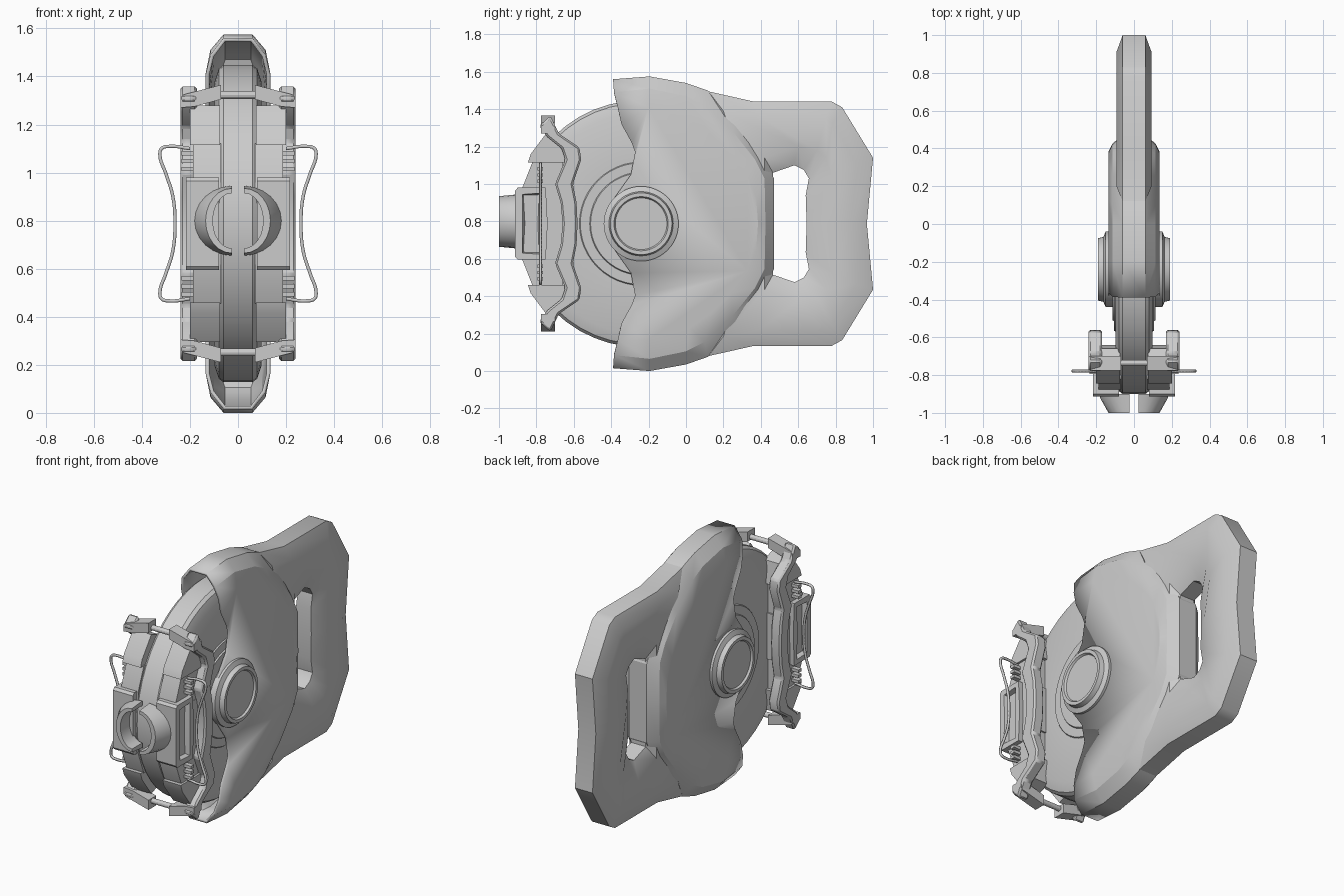
import bpy, bmesh, math

if "Cube" in bpy.data.objects:
    bpy.data.objects.remove(bpy.data.objects["Cube"])

ZC = 0.7875          # height of the horizontal symmetry plane
HUB_Y = -0.24        # wheel axle position

grey = bpy.data.materials.new("grey")
grey.diffuse_color = (0.6, 0.6, 0.6, 1)
grey.use_nodes = True
grey.node_tree.nodes["Principled BSDF"].inputs["Base Color"].default_value = grey.diffuse_color


def finish(name, bm, mirror=False, angle=30, recalc=True):
    """Turn a bmesh into a shaded object, optionally mirrored in x."""
    if recalc:
        bmesh.ops.recalc_face_normals(bm, faces=bm.faces)
    me = bpy.data.meshes.new(name)
    bm.to_mesh(me)
    bm.free()
    me.materials.append(grey)
    ob = bpy.data.objects.new(name, me)
    bpy.context.collection.objects.link(ob)
    bpy.ops.object.select_all(action='DESELECT')
    ob.select_set(True)
    bpy.context.view_layer.objects.active = ob
    bpy.ops.object.shade_smooth_by_angle(angle=math.radians(angle))
    if mirror:
        ob.modifiers.new("mirror", 'MIRROR')
    return ob


def flip(p):
    return (p[0], 2 * ZC - p[1])


def sym(half):
    """Open row: upper half ending on the centre plane, plus its lower mirror."""
    return half + [flip(p) for p in reversed(half[:-1])]


def ring(half):
    """Closed loop: half starts and ends on the centre plane."""
    return half + [flip(p) for p in reversed(half[1:-1])]


def row(bm, pts, x):
    return [bm.verts.new((x, y, z)) for y, z in pts]


def bridge(bm, a, b, closed=True):
    n = len(a)
    for i in range(n if closed else n - 1):
        j = (i + 1) % n
        bm.faces.new((a[i], a[j], b[j], b[i]))


def prism(name, pts, x0, x1, window=None, bevel=0.0):
    """Side profile (y, z) extruded from x0 to x1, mirrored in x."""
    bm = bmesh.new()
    a, b = row(bm, pts, x0), row(bm, pts, x1)
    bm.faces.new(a)
    outer = bm.faces.new(b)
    bridge(bm, a, b)
    bmesh.ops.recalc_face_normals(bm, faces=bm.faces)
    if window:
        bmesh.ops.inset_region(bm, faces=[outer], thickness=window)
        bmesh.ops.inset_region(bm, faces=[outer], thickness=0.012, depth=-0.03)
    ob = finish(name, bm, True, recalc=False)
    if bevel:
        m = ob.modifiers.new("bevel", 'BEVEL')
        m.width, m.segments, m.limit_method = bevel, 1, 'ANGLE'
    return ob


def lathe(name, prof, mirror, seg=48):
    """Profile of (radius, x) turned around the axle; radius 0 closes it."""
    bm = bmesh.new()
    prev = None
    for r, x in prof:
        if r == 0:
            bm.faces.new(prev)
            continue
        pts = [(HUB_Y + r * math.cos(2 * math.pi * i / seg),
                ZC + r * math.sin(2 * math.pi * i / seg)) for i in range(seg)]
        cur = row(bm, pts, x)
        if prev:
            bridge(bm, prev, cur)
        else:
            bm.faces.new(cur)
        prev = cur
    return finish(name, bm, mirror)


# Housing: open-fronted shell with chamfered rim and wavy front edge
rim = sym([(-.39, 1.56), (-.195, 1.575), (0, 1.54), (.115, 1.5),
           (.28, 1.36), (.41, 1.15), (.47, 1.03), (.47, ZC)])
shoulder = sym([(-.385, 1.49), (-.195, 1.51), (0, 1.47), (.1, 1.42),
                (.25, 1.28), (.37, 1.13), (.42, 1.03), (.425, ZC)])
cheek = sym([(-.365, 1.41), (-.2, 1.41), (.02, 1.345), (.13, 1.27),
             (.24, 1.16), (.33, 1.04), (.375, .93), (.385, ZC)])
edge = sym([(-.345, 1.32), (-.29, 1.22), (-.272, 1.17), (-.295, 1.05),
            (-.38, .93), (-.40, ZC)])
bm = bmesh.new()
sides = []
for s in (1, -1):
    r0, r1, r2 = row(bm, rim, .06 * s), row(bm, shoulder, .115 * s), row(bm, cheek, .135 * s)
    bridge(bm, r0, r1, False)
    bridge(bm, r1, r2, False)
    face = bm.faces.new(r2 + row(bm, edge, .135 * s)[::-1])
    sides.append(r0)
bridge(bm, sides[0], sides[1], False)
bmesh.ops.recalc_face_normals(bm, faces=bm.faces)
face.normal_update()
if face.normal.x > 0:      # last cheek lies on -x and must face -x
    bmesh.ops.reverse_faces(bm, faces=bm.faces)
housing = finish("housing", bm, angle=24, recalc=False)
shell = housing.modifiers.new("shell", 'SOLIDIFY')
shell.thickness, shell.offset = 0.016, -1

# Rear handle: loop with chamfered outside and grip opening
outer = ring([(.25, ZC), (.25, 1.1), (.12, 1.495), (.365, 1.44),
              (.78, 1.44), (.835, 1.41), (1.0, 1.14), (.967, ZC)])
inset = ring([(.3, ZC), (.3, 1.08), (.2, 1.39), (.39, 1.36),
              (.75, 1.36), (.785, 1.33), (.91, 1.11), (.885, ZC)])
lip = ring([(.42, ZC), (.42, 1.0), (.42, 1.14), (.6, 1.2),
            (.7, 1.18), (.75, 1.14), (.775, 1.05), (.725, ZC)])
hole = ring([(.465, ZC), (.465, .95), (.465, 1.06), (.58, 1.10),
             (.63, 1.075), (.657, 1.03), (.64, .94), (.645, ZC)])
bm = bmesh.new()
levels = [(outer, .06), (inset, .093), (lip, .093), (hole, .05),
          (hole, -.05), (lip, -.093), (inset, -.093), (outer, -.06)]
rows = [row(bm, p, x) for p, x in levels]
for i in range(len(rows)):
    bridge(bm, rows[i], rows[(i + 1) % len(rows)])
finish("rear_handle", bm, angle=35)

# Wheel with stepped side rings, and axle hubs
half = [(.27, .113), (.275, .105), (.325, .105), (.33, .098), (.59, .098), (.645, .08), (.66, .06)]
lathe("wheel", half + [(r, -x) for r, x in reversed(half)] + [(0, 0)], False)
lathe("axle_hub", [(.2, .1), (.2, .15), (.172, .162), (.165, .19),
                   (.145, .19), (.138, .178), (0, 0)], True)

# Bracket: wavy side arms
back = sym([(-.725, 1.365), (-.68, 1.27), (-.57, 1.195), (-.56, 1.13),
            (-.605, 1.0), (-.585, .9), (-.58, ZC)])
front = sym([(-.785, 1.31), (-.74, 1.25), (-.665, 1.19), (-.645, 1.13),
             (-.70, 1.0), (-.67, .9), (-.66, ZC)])
prism("bracket_arm", back + front[::-1], .17, .24, bevel=.01)


def box_from_front(name, pts, y0, y1):
    """Front profile (x, z) extruded along y, mirrored in x."""
    bm = bmesh.new()
    a = [bm.verts.new((x, y0, z)) for x, z in pts]
    b = [bm.verts.new((x, y1, z)) for x, z in pts]
    bm.faces.new(a)
    bm.faces.new(b)
    bridge(bm, a, b)
    return finish(name, bm, True)


cap = [(.07, 1.365), (.225, 1.325), (.24, 1.31), (.24, 1.27), (.18, 1.275), (.07, 1.305)]
pad = [(-.845, 1.115), (-.83, 1.16), (-.74, 1.28), (-.66, 1.25), (-.64, 1.115)]
for level, f in (("upper", lambda p: p), ("lower", flip)):
    # Corner caps, connecting rod and brake pads at both ends
    box_from_front(level + "_bracket_cap", [f(p) for p in cap], -.775, -.70)
    prism(level + "_pad", [f(p) for p in pad], .075, .2)
    bpy.ops.mesh.primitive_cylinder_add(vertices=12, radius=.016, depth=.17,
                                        location=(0, -.735, f((0, 1.323))[1]),
                                        rotation=(0, math.pi / 2, 0))
    rod = bpy.context.object
    rod.name = level + "_bracket_rod"
    rod.data.materials.append(grey)
    # Small cooling pins next to the wire guards
    for k in range(3):
        z = f((0, 1.015 + .033 * k))[1]
        prism(level + "_pin", [(-.795, z - .009), (-.795, z + .009),
                               (-.765, z + .009), (-.765, z - .009)], .17, .235)

# Caliper core behind the blocks, and the main blocks with side windows
prism("caliper_core", ring([(-.885, ZC), (-.875, .98), (-.82, 1.12), (-.66, 1.12), (-.66, ZC)]), .07, .187)
prism("caliper_block", ring([(-.913, ZC), (-.913, .965), (-.90, .98), (-.75, .98), (-.74, ZC)]),
      .08, .216, window=.04)
prism("caliper_rear", ring([(-.76, ZC), (-.76, .93), (-.65, .93), (-.65, ZC)]), .09, .19)

# Split nozzle: two tapered half rings
bm = bmesh.new()
section = [(.182, .145, -.90), (.18, .143, -.92), (.135, .135, -1.0), (.105, .115, -1.0), (.105, .115, -.90)]
arcs = []
for rx, rz, y in section:
    arc = []
    for i in range(13):
        t = math.radians(-90 + 15 * i)
        arc.append(bm.verts.new((.025 + (rx - .025) * math.cos(t), y, ZC + .012 + rz * math.sin(t))))
    arcs.append(arc)
for i in range(5):
    bridge(bm, arcs[i], arcs[(i + 1) % 5], False)
for e in (0, -1):
    bm.faces.new([a[e] for a in arcs])
finish("split_nozzle", bm, True)

# Wire guards on both sides
wire = [(a, 2 * ZC - b) for a, b in
        [(.2, .475), (.285, .466), (.318, .475), (.325, .50), (.30, .58), (.272, .67)]]
wire = sym(wire + [(.262, ZC)])
for s, side in ((1, "right"), (-1, "left")):
    cu = bpy.data.curves.new(side + "_wire_guard", 'CURVE')
    cu.dimensions = '3D'
    cu.bevel_depth, cu.bevel_resolution, cu.resolution_u = .008, 1, 5
    sp = cu.splines.new('BEZIER')
    sp.bezier_points.add(len(wire) - 1)
    for bp, (x, z) in zip(sp.bezier_points, wire):
        bp.co = (s * x, -.778, z)
        bp.handle_left_type = bp.handle_right_type = 'AUTO'
    cu.use_fill_caps = True
    cu.materials.append(grey)
    bpy.context.collection.objects.link(bpy.data.objects.new(side + "_wire_guard", cu))
